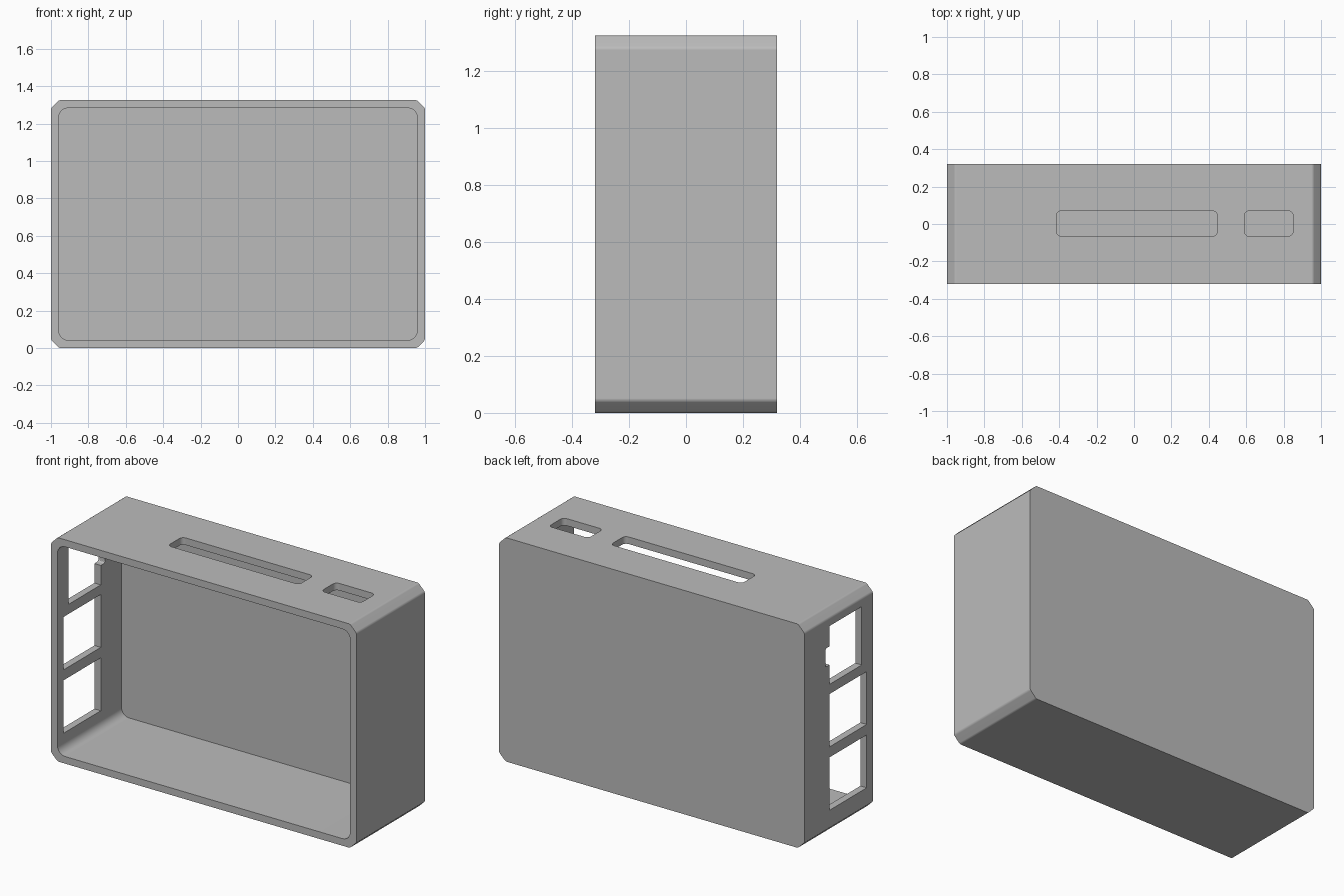
import bpy
import bmesh
import math
from mathutils import Vector

cube = bpy.data.objects.get("Cube")
if cube:
    bpy.data.objects.remove(cube, do_unlink=True)

WIDTH, DEPTH, HEIGHT, WALL = 2.0, 0.64, 1.325, 0.042

grey = bpy.data.materials.new("plain grey")
grey.use_nodes = True
grey.diffuse_color = (0.5, 0.5, 0.5, 1)
grey.node_tree.nodes["Principled BSDF"].inputs["Base Color"].default_value = (0.5, 0.5, 0.5, 1)


def prism(name, axis, low, high, roundings=()):
    """Box from low to high, its corners around the given axis rounded in turn."""
    u, v = [i for i in range(3) if i != axis]
    corners = []
    for a, b in ((low, low), (high, low), (high, high), (low, high)):
        p = Vector(low)
        p[u], p[v] = a[u], b[v]
        corners.append(p)
    bm = bmesh.new()
    bm.faces.new([bm.verts.new(p) for p in corners])
    for size, segments in roundings:
        bmesh.ops.bevel(bm, geom=bm.verts[:], offset=size, segments=segments,
                        profile=0.5, affect='VERTICES')
    extruded = bmesh.ops.extrude_face_region(bm, geom=bm.faces[:])
    shift = Vector((0, 0, 0))
    shift[axis] = high[axis] - low[axis]
    bmesh.ops.translate(bm, vec=shift,
                        verts=[g for g in extruded["geom"] if isinstance(g, bmesh.types.BMVert)])
    bmesh.ops.recalc_face_normals(bm, faces=bm.faces[:])
    mesh = bpy.data.meshes.new(name)
    bm.to_mesh(mesh)
    bm.free()
    mesh.materials.append(grey)
    obj = bpy.data.objects.new(name, mesh)
    bpy.context.collection.objects.link(obj)
    return obj


def cut(target, cutter):
    cutter.hide_render = True
    mod = target.modifiers.new("cut", 'BOOLEAN')
    mod.operation, mod.solver, mod.object = 'DIFFERENCE', 'EXACT', cutter
    bpy.ops.object.modifier_apply(modifier=mod.name)
    bpy.data.objects.remove(cutter, do_unlink=True)


# Outer shell with chamfered long edges, slightly softened
x, y = WIDTH / 2, DEPTH / 2
shell = prism("case_shell", 1, (-x, -y, 0), (x, y, HEIGHT), ((0.043, 1), (0.008, 3)))
bpy.context.view_layer.objects.active = shell
shell.select_set(True)

# Cavity open to the front
cut(shell, prism("cavity", 1, (-x + WALL, -y - 0.1, WALL),
                 (x - WALL, y - WALL, HEIGHT - WALL), ((0.05, 6),)))

# Two rounded slots in the top
for x0, x1 in ((-0.415, 0.445), (0.59, 0.85)):
    cut(shell, prism("top_slot", 2, (x0, -0.065, HEIGHT - 0.1),
                     (x1, 0.07, HEIGHT + 0.1), ((0.025, 5),)))

# Three port windows in the side wall, the highest one with a small notch
for y0, y1, z0, z1 in ((-0.262, 0.085, 0.145, 0.458),
                       (-0.262, 0.085, 0.52, 0.833),
                       (-0.215, 0.085, 0.89, 1.235)):
    cut(shell, prism("port_window", 0, (-x - 0.1, y0, z0), (-x + 0.1, y1, z1)))
cut(shell, prism("port_notch", 0, (-x - 0.1, 0.0, 1.005), (-x + 0.1, 0.125, 1.115), ((0.015, 3),)))

# Smooth roundings, crisp edges
bpy.ops.object.shade_smooth_by_angle(angle=math.radians(30))
shell.modifiers.new("flat_normals", 'WEIGHTED_NORMAL').keep_sharp = True
